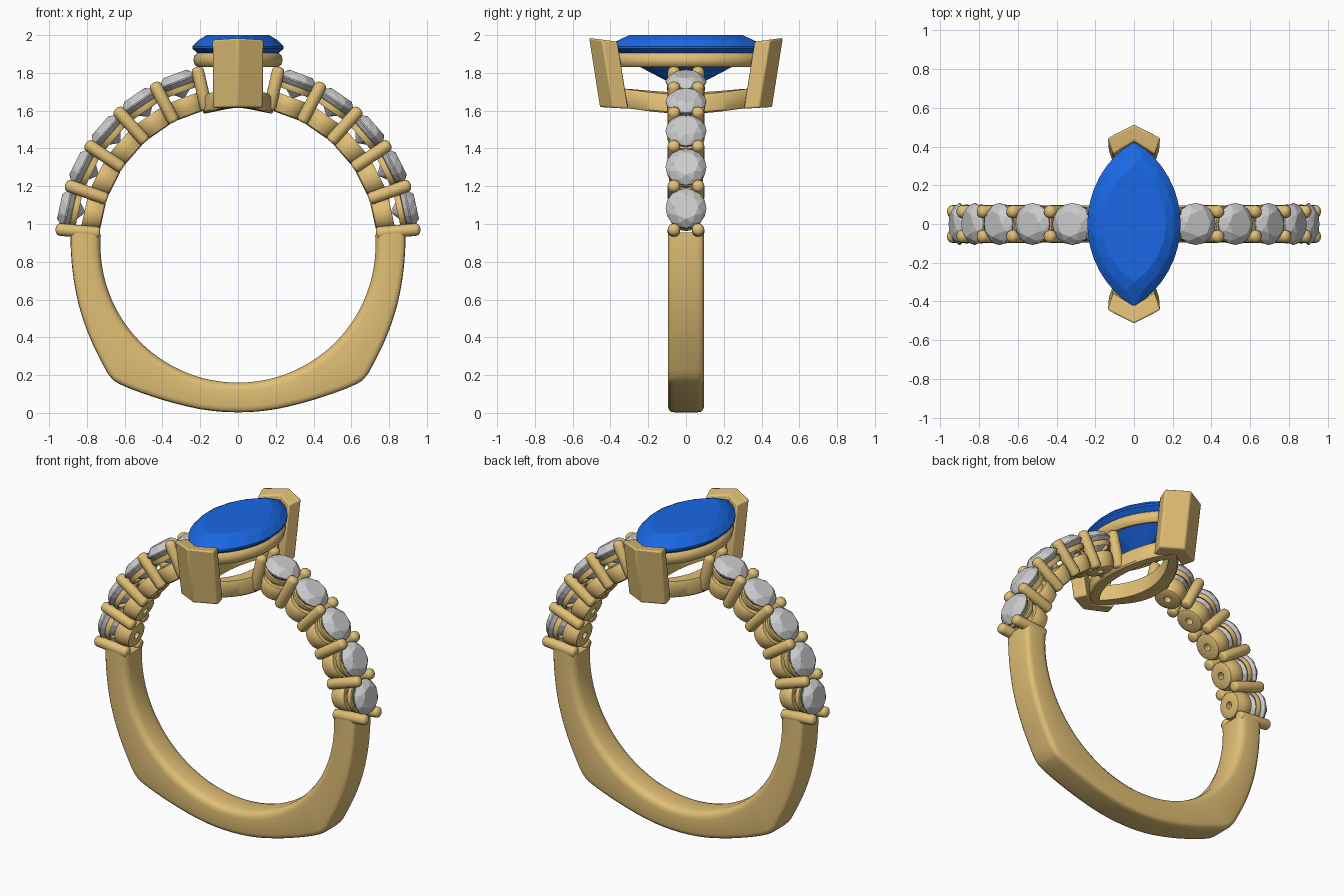
import bpy, bmesh, math
from mathutils import Matrix, Vector

if "Cube" in bpy.data.objects:
    bpy.data.objects.remove(bpy.data.objects["Cube"])

CZ, RI = 0.888, 0.728          # finger hole centre height and radius


def material(name, rgb):
    m = bpy.data.materials.new(name)
    m.diffuse_color = (*rgb, 1)
    m.use_nodes = True
    m.node_tree.nodes["Principled BSDF"].inputs["Base Color"].default_value = m.diffuse_color
    return m


GOLD = material("gold", (0.75, 0.52, 0.18))
BLUE = material("blue_gem", (0.01, 0.14, 0.79))


def finish(bm, name, mat=None, smooth=None, matrix=None):
    bmesh.ops.recalc_face_normals(bm, faces=bm.faces)
    me = bpy.data.meshes.new(name)
    bm.to_mesh(me)
    bm.free()
    ob = bpy.data.objects.new(name, me)
    bpy.context.collection.objects.link(ob)
    if matrix:
        ob.matrix_world = matrix
    if mat:
        me.materials.append(mat)
    if smooth:
        bpy.ops.object.select_all(action='DESELECT')
        ob.select_set(True)
        bpy.context.view_layer.objects.active = ob
        bpy.ops.object.shade_smooth_by_angle(angle=math.radians(smooth))
    return ob


def loft(rings, name, closed=False, smooth=40, matrix=None):
    """Skin a list of closed rings; closed joins last ring to first, else ends are capped."""
    bm = bmesh.new()
    vs = [[bm.verts.new(p) for p in r] for r in rings]
    n = len(vs[0])
    for i in range(len(vs) if closed else len(vs) - 1):
        a, b = vs[i], vs[(i + 1) % len(vs)]
        for j in range(n):
            k = (j + 1) % n
            bm.faces.new((a[j], a[k], b[k], b[j]))
    if not closed:
        bm.faces.new(vs[0])
        bm.faces.new(vs[-1])
    return finish(bm, name, GOLD, smooth, matrix)


def circle(r, z, n=24, off=0.0):
    return [(r * math.cos(2 * math.pi * (i + off) / n),
             r * math.sin(2 * math.pi * (i + off) / n), z) for i in range(n)]


def marquise(a, b, z, n=32, off=0.0):
    """Pointed oval made from two arcs, half width a and half length b."""
    R = (a * a + b * b) / (2 * a)
    half = math.asin(b / R)
    pts = []
    for i in range(n):
        s = ((i + off) / n * 2) % 2
        side, t = (1, s) if s < 1 else (-1, s - 1)
        ang = half * (2 * t - 1)
        pts.append((side * (R * math.cos(ang) - R + a), side * R * math.sin(ang), z))
    return pts


def gem(points, name, mat=None, matrix=None):
    bm = bmesh.new()
    for p in points:
        bm.verts.new(p)
    bmesh.ops.convex_hull(bm, input=bm.verts)
    return finish(bm, name, mat, None, matrix)


def around(side, deg):
    """Frame on the ring: local z points outward from the finger centre."""
    return Matrix.Translation((0, 0, CZ)) @ Matrix.Rotation(side * math.radians(90 - deg), 4, 'Y')


# Lower shank: rounded section swept along a squared-off outline
half = [(0.886, 0.955), (0.885, 0.86), (0.872, 0.72), (0.84, 0.56), (0.785, 0.40), (0.715, 0.255),
        (0.675, 0.19), (0.625, 0.152), (0.50, 0.102), (0.34, 0.052), (0.17, 0.015), (0, 0.003)]
outline = [Vector(p) for p in half + [(-x, z) for x, z in half[-2::-1]]]
path = []
for i in range(len(outline) - 1):
    p0, p1, p2 = outline[max(i - 1, 0)], outline[i], outline[i + 1]
    p3 = outline[min(i + 2, len(outline) - 1)]
    for k in range(4):
        t = k / 4
        path.append(0.5 * (2 * p1 + (p2 - p0) * t + (2 * p0 - 5 * p1 + 4 * p2 - p3) * t ** 2
                           + (3 * p1 - p0 - 3 * p2 + p3) * t ** 3))
path.append(outline[-1])
quarter_in = [(0.05, 0), (0.078, 0.008), (0.091, 0.024), (0.095, 0.045)]
quarter_out = [(0.095, -0.03), (0.09, -0.012), (0.08, -0.003), (0.06, 0)]
rings = []
for p in path:
    d = p - Vector((0, CZ))
    ro = d.length
    d.normalize()
    prof = [(y, RI + o) for y, o in quarter_in] + [(y, ro + o) for y, o in quarter_out]
    prof += [(-y, r) for y, r in reversed(prof)]
    rings.append([(d.x * r, y, CZ + d.y * r) for y, r in prof])
loft(rings, "shank")

# Shoulders: five round stones each side, with cups and shared prong pairs
STEP = 14.4
cup = [(0.022, 0.733), (0.066, 0.731), (0.078, 0.737), (0.09, 0.77), (0.093, 0.822), (0.086, 0.832),
       (0.06, 0.832), (0.022, 0.79)]
collar = [(0.083, 0.868), (0.094, 0.862), (0.1, 0.875), (0.1, 0.893), (0.09, 0.896)]
prong = [(0.018, 0.734), (0.03, 0.74), (0.033, 0.75), (0.033, 0.945), (0.029, 0.958),
         (0.018, 0.966), (0.006, 0.969)]
stone = (circle(0.066, 0.966, 8) + circle(0.091, 0.949, 8, 0.5) + circle(0.108, 0.926, 16)
         + circle(0.108, 0.919, 16) + circle(0.055, 0.868, 8, 0.5) + [(0, 0, 0.825)])
for side, label in ((-1, "left"), (1, "right")):
    for i in range(5):
        m = around(side, 12.2 + STEP * i)
        gem(stone, f"{label}_side_stone_{i + 1}", None, m)
        loft([circle(r, z) for r, z in cup], f"{label}_stone_cup_{i + 1}", True, 40, m)
        loft([circle(r, z) for r, z in collar], f"{label}_stone_collar_{i + 1}", True, 40, m)
    for i in range(6):
        for y, face in ((-0.064, "front"), (0.064, "back")):
            m = around(side, 5 + STEP * i) @ Matrix.Translation((0, y, 0))
            loft([circle(r, z, 16) for r, z in prong], f"{label}_{face}_prong_{i + 1}", False, 50, m)

# Centre marquise stone
gem(marquise(0.165, 0.30, 2.0, 16) + marquise(0.21, 0.375, 1.975, 16, 0.5)
    + marquise(0.241, 0.428, 1.94) + marquise(0.241, 0.428, 1.928)
    + marquise(0.125, 0.23, 1.825, 16, 0.5)
    + [(0, -0.06, 1.735), (0, 0.06, 1.735)], "centre_stone", BLUE)

# Upper rail under the centre stone
rail = [(-0.04, 1.84), (-0.015, 1.832), (0, 1.845), (0.006, 1.868), (0, 1.893), (-0.015, 1.905), (-0.04, 1.898)]
loft([marquise(0.23 + d, 0.40 + d, z, 64) for d, z in rail], "upper_rail", True, 40)

# Lower gallery rail, underside following the finger
base = [(-0.075, 0), (-0.008, 0), (0.0, 0.01), (0.0, 0.085), (-0.012, 0.1), (-0.07, 0.1)]
rings = []
for d, h in base:
    rings.append([(x, y, CZ + math.sqrt(RI ** 2 - x * x) - 0.01 + h + 0.1 * y * y)
                  for x, y, _ in marquise(0.185 + d, 0.385 + d, 0, 64)])
loft(rings, "lower_gallery", True, 40)

# V-shaped end prongs, leaning outward
chevron = [(0, 0.515), (0.137, 0.445), (0.108, 0.36), (0, 0.428), (-0.108, 0.36), (-0.137, 0.445)]
for s, label in ((-1, "front"), (1, "back")):
    low = [(x * 0.97, s * (y - 0.057), 1.61 + 0.06 * (y - 0.36)) for x, y in chevron]
    top = [(x, s * y, 1.965 + 0.13 * (y - 0.36)) for x, y in chevron]
    ob = loft([low, top], f"{label}_v_prong", False, 40)
    bev = ob.modifiers.new("soft_edges", 'BEVEL')
    bev.width, bev.segments = 0.01, 3
